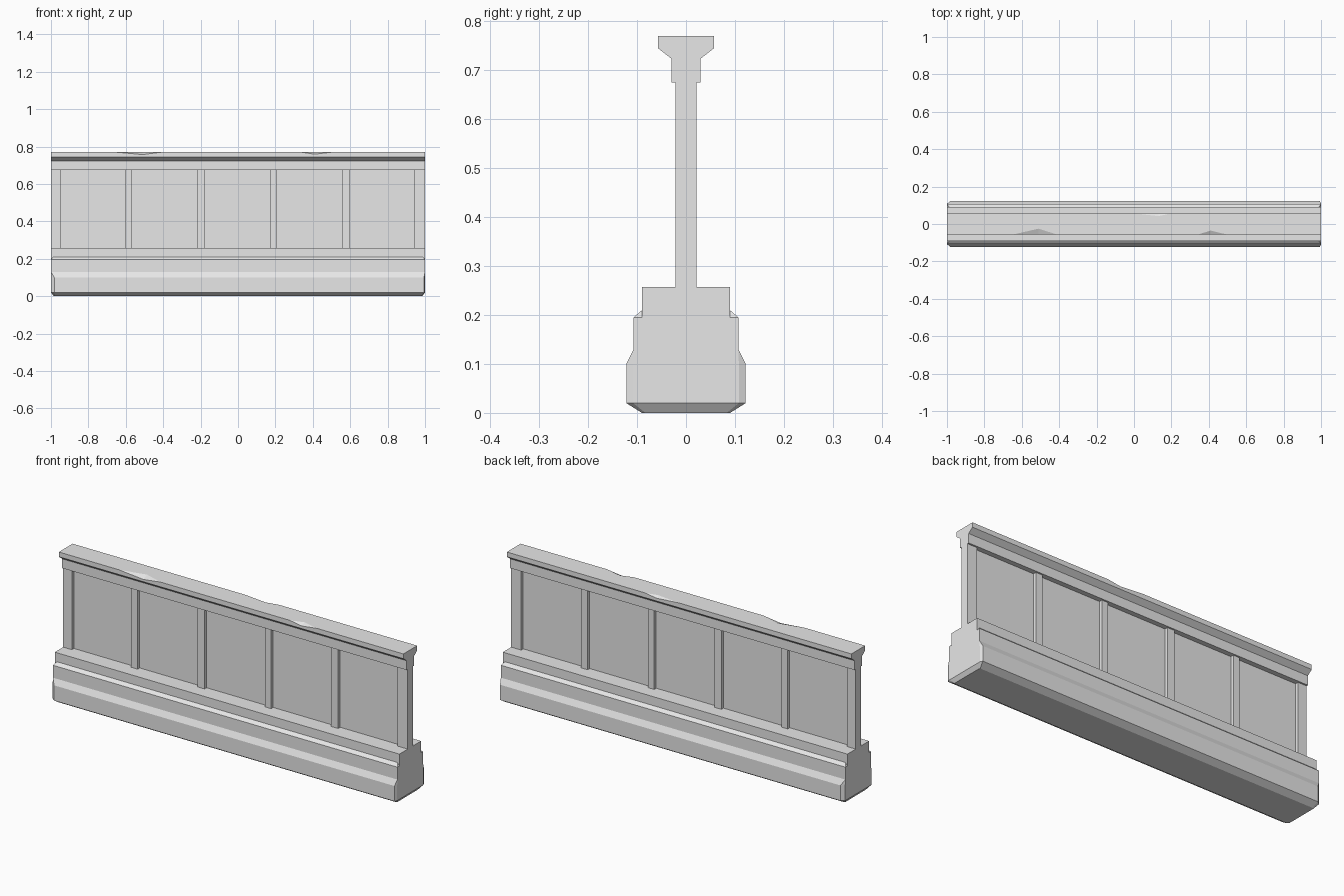
import bpy, bmesh
from mathutils import Vector

if "Cube" in bpy.data.objects:
    bpy.data.objects.remove(bpy.data.objects["Cube"])

stone = bpy.data.materials.new("pale grey stone")
stone.diffuse_color = (0.8, 0.8, 0.8, 1)
stone.use_nodes = True
stone.node_tree.nodes["Principled BSDF"].inputs["Base Color"].default_value = stone.diffuse_color


def add_object(name, bm):
    bmesh.ops.remove_doubles(bm, verts=bm.verts, dist=1e-5)
    bmesh.ops.dissolve_degenerate(bm, edges=bm.edges, dist=1e-5)
    bmesh.ops.recalc_face_normals(bm, faces=bm.faces)
    mesh = bpy.data.meshes.new(name)
    bm.to_mesh(mesh)
    bm.free()
    mesh.materials.append(stone)
    obj = bpy.data.objects.new(name, mesh)
    bpy.context.collection.objects.link(obj)
    return obj


def loft(name, rings):
    """Join equal-length point rings with quads and close both ends."""
    bm = bmesh.new()
    loops = [[bm.verts.new(p) for p in ring] for ring in rings]
    n = len(loops[0])
    for a, b in zip(loops, loops[1:]):
        for i in range(n):
            j = (i + 1) % n
            bm.faces.new((a[i], a[j], b[j], b[i]))
    bm.faces.new(loops[0])
    bm.faces.new(loops[-1])
    return add_object(name, bm)


def box(name, x0, x1, hy, z0, z1):
    return loft(name, [[(x0, -hy, z), (x1, -hy, z), (x1, hy, z), (x0, hy, z)]
                       for z in (z0, z1)])


def base_ring(z, hx, hy, worn):
    """Rectangle with worn corners, broader at the left end."""
    l, r, c = 0.018 * worn, 0.006 * worn, 0.014 * worn
    half = [(-hx, -hy + c), (-hx + l, -hy), (hx - r, -hy), (hx, -hy + c)]
    return [(x, y, z) for x, y in half] + [(x, -y, z) for x, y in reversed(half)]


# Stepped base with worn foot and bevelled ledge
loft("stepped_base", [base_ring(*r) for r in (
    (0, 0.985, 0.09, 0.5), (0.02, 1, 0.122, 1), (0.10, 1, 0.122, 1),
    (0.13, 1, 0.107, 0), (0.195, 1, 0.107, 0), (0.21, 0.988, 0.09, 0))])
box("upper_plinth", -1, 1, 0.09, 0.195, 0.257)

# Thin wall panel and posts standing proud on both sides
box("wall_panel", -0.97, 0.97, 0.004, 0.25, 0.68)
for i, (x0, x1) in enumerate([(-1, -0.95), (-0.605, -0.568), (-0.22, -0.18),
                              (0.17, 0.207), (0.556, 0.596), (0.942, 1)]):
    box(f"post_{i + 1}", x0, x1, 0.021, 0.25, 0.68)

# Moulded coping along the top
side = [(0.030, 0.675), (0.030, 0.724), (0.057, 0.745), (0.057, 0.77)]
profile = side + [(-y, z) for y, z in reversed(side)]
coping = loft("coping", [[(x, y, z) for y, z in profile] for x in (-1, 1)])

# Chips knocked out of the coping's top edges
chips = [(-0.65, -0.51, -0.41, -1, 0.032, 0.013),
         (0.34, 0.41, 0.50, -1, 0.022, 0.011),
         (0.00, 0.13, 0.20, 1, 0.015, 0.010)]
for x0, xc, x1, s, inward, deep in chips:
    a, b = Vector((x0, s * 0.057, 0.77)), Vector((x1, s * 0.057, 0.77))
    c = Vector((xc, s * (0.057 - inward), 0.77))
    d = Vector((xc, s * 0.057, 0.77 - deep))
    m = (c + d) / 2
    bm = bmesh.new()
    v = [bm.verts.new(m + (p - m) * 1.4) for p in (a, b, c, d)]
    for f in ((0, 1, 2), (0, 1, 3), (0, 2, 3), (1, 2, 3)):
        bm.faces.new([v[i] for i in f])
    cutter = add_object("chip_cutter", bm)
    cutter.hide_render = True
    mod = coping.modifiers.new("chip", 'BOOLEAN')
    mod.operation, mod.solver, mod.object = 'DIFFERENCE', 'EXACT', cutter
    bpy.context.view_layer.objects.active = coping
    bpy.ops.object.modifier_apply(modifier=mod.name)
    bpy.data.objects.remove(cutter)
